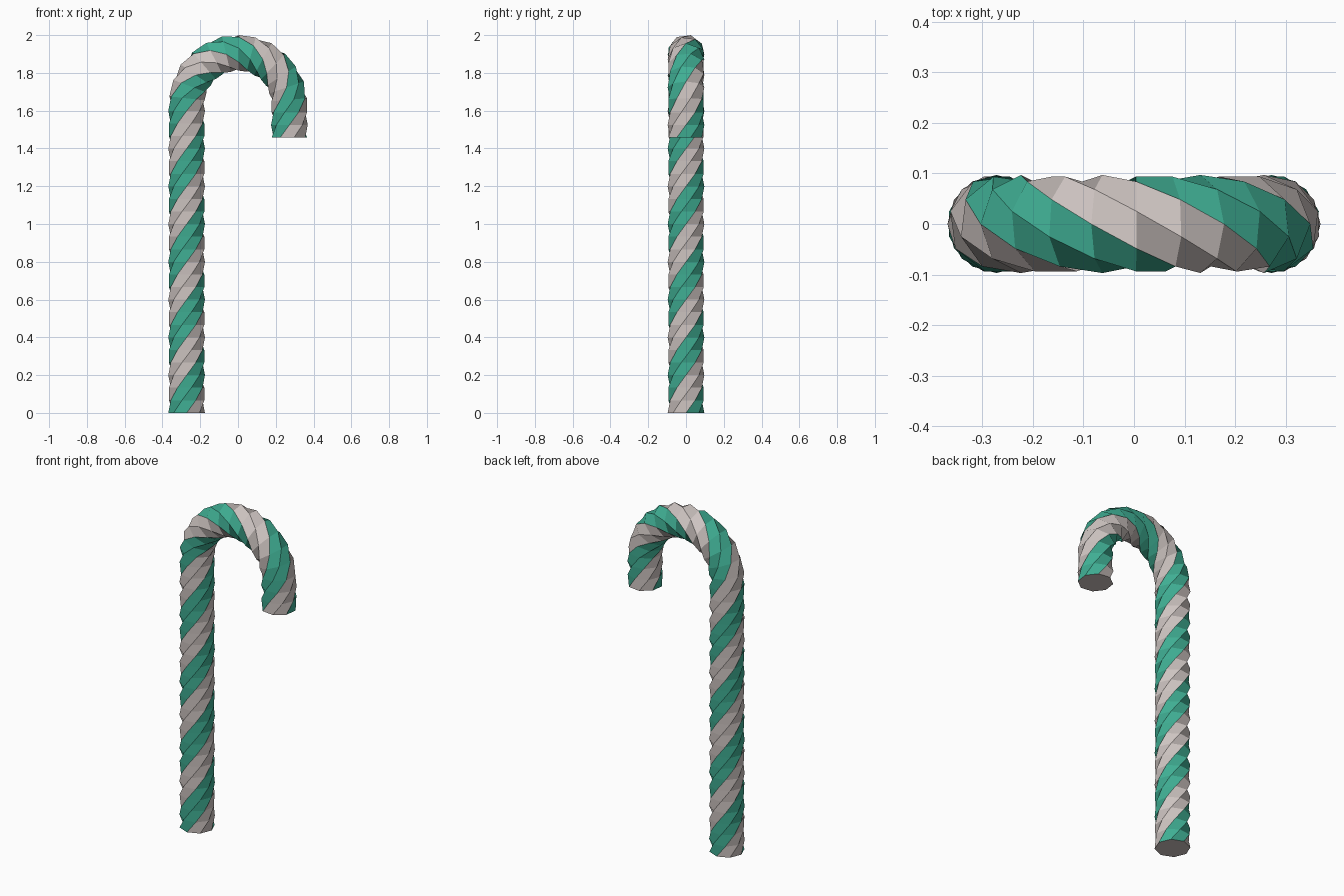
import bpy, bmesh
from math import sin, cos, pi, radians
from mathutils import Vector

if "Cube" in bpy.data.objects:
    bpy.data.objects.remove(bpy.data.objects["Cube"], do_unlink=True)

SIDES = 8            # octagonal tube
RINGS = 40           # segments along the length
TWIST = radians(30)  # turn per segment
RADIUS = 0.097
BEND = 0.272         # radius of the hook
SHAFT = 1.634        # height where the hook begins
TIP = 1.458          # height of the hook's open end
ARC = pi * BEND
LENGTH = SHAFT + ARC + (SHAFT - TIP)


def material(name, rgb):
    mat = bpy.data.materials.new(name)
    mat.use_nodes = True
    color = (*rgb, 1.0)
    mat.diffuse_color = color
    mat.node_tree.nodes["Principled BSDF"].inputs["Base Color"].default_value = color
    return mat


def path(s):
    """Centre point and outward direction at distance s along the cane."""
    if s <= SHAFT:
        return Vector((-BEND, 0, s)), Vector((-1, 0, 0))
    if s >= SHAFT + ARC:
        return Vector((BEND, 0, 2 * SHAFT + ARC - s)), Vector((1, 0, 0))
    a = (s - SHAFT) / BEND
    out = Vector((-cos(a), 0, sin(a)))
    return Vector((0, 0, SHAFT)) + out * BEND, out


# Twisted tube swept along the shaft and hook
bm = bmesh.new()
front = Vector((0, -1, 0))
rings = []
for k in range(RINGS + 1):
    centre, out = path(LENGTH * k / RINGS)
    ring = []
    for i in range(SIDES):
        a = i * 2 * pi / SIDES + k * TWIST
        ring.append(bm.verts.new(centre + RADIUS * (cos(a) * out + sin(a) * front)))
    rings.append(ring)

# Spiral stripes, each two sides wide
for low, high in zip(rings, rings[1:]):
    for i in range(SIDES):
        j = (i + 1) % SIDES
        face = bm.faces.new((low[i], low[j], high[j], high[i]))
        face.material_index = (i // 2) % 2

# Flat end caps
for ring in (rings[0], rings[-1]):
    bm.faces.new(ring).material_index = 1

bmesh.ops.recalc_face_normals(bm, faces=bm.faces)
mesh = bpy.data.meshes.new("striped_cane")
bm.to_mesh(mesh)
bm.free()
mesh.materials.append(material("green_stripe", (0.05, 0.42, 0.29)))
mesh.materials.append(material("pale_grey_stripe", (0.61, 0.55, 0.53)))
cane = bpy.data.objects.new("striped_cane", mesh)
bpy.context.collection.objects.link(cane)
